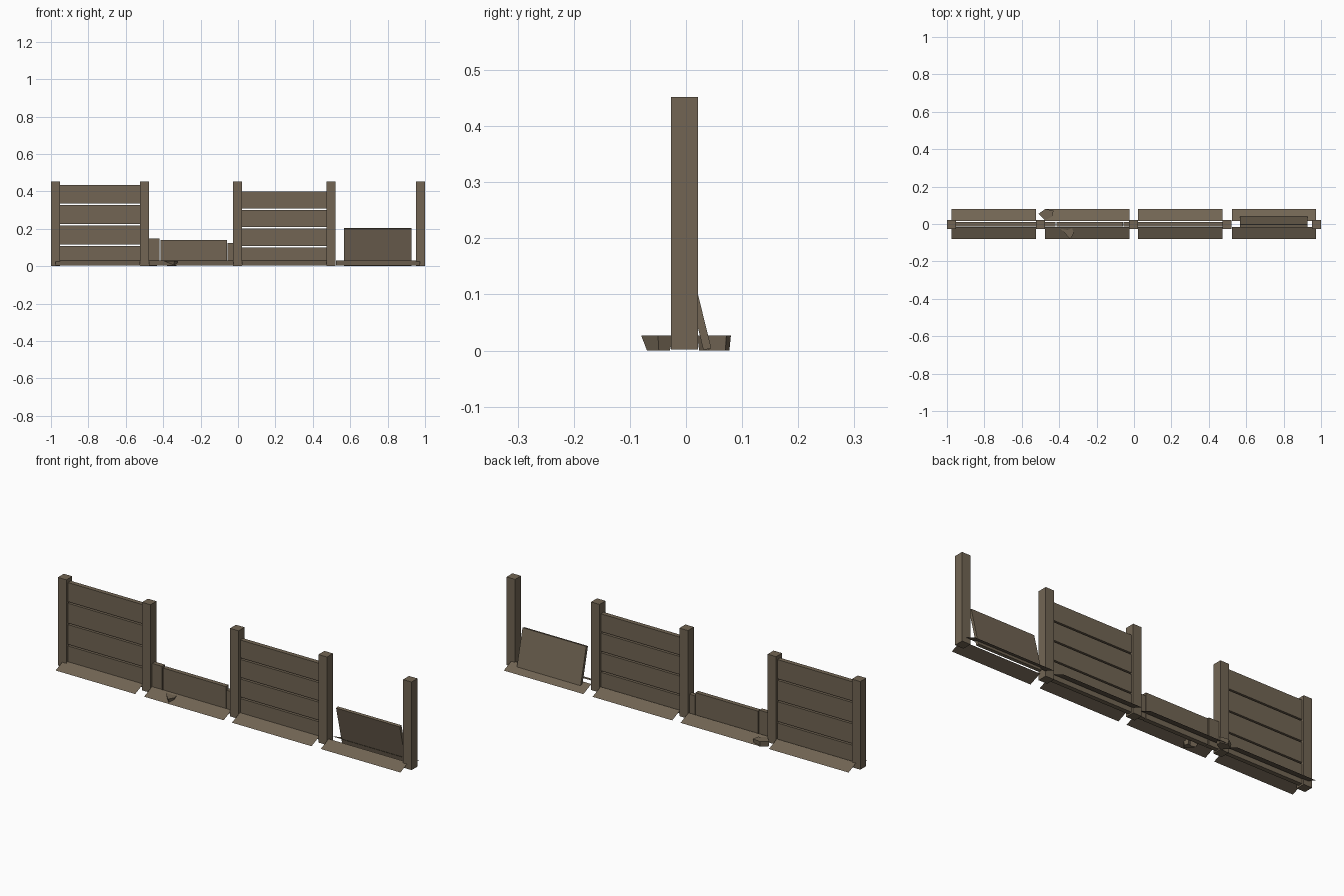
import bpy, bmesh

if "Cube" in bpy.data.objects:
    bpy.data.objects.remove(bpy.data.objects["Cube"])

wood = bpy.data.materials.new("weathered_wood")
wood.diffuse_color = (0.168, 0.131, 0.088, 1)
wood.use_nodes = True
wood.node_tree.nodes["Principled BSDF"].inputs["Base Color"].default_value = wood.diffuse_color


def make(name, verts, faces):
    me = bpy.data.meshes.new(name)
    me.from_pydata(verts, [], faces)
    bm = bmesh.new()
    bm.from_mesh(me)
    bmesh.ops.recalc_face_normals(bm, faces=bm.faces)
    bm.to_mesh(me)
    bm.free()
    me.materials.append(wood)
    ob = bpy.data.objects.new(name, me)
    bpy.context.collection.objects.link(ob)
    return ob


def prism(name, low, high):
    """Closed solid between two matching rings of points."""
    n = len(low)
    faces = [list(range(n))[::-1], list(range(n, 2 * n))]
    faces += [[i, (i + 1) % n, n + (i + 1) % n, n + i] for i in range(n)]
    return make(name, low + high, faces)


def box(name, x0, x1, y0, y1, z0, z1):
    ring = [(x0, y0), (x1, y0), (x1, y1), (x0, y1)]
    return prism(name, [(x, y, z0) for x, y in ring], [(x, y, z1) for x, y in ring])


# Upright posts
for i, x in enumerate((-0.976, -0.5, -0.002, 0.498, 0.976)):
    box(f"post_{i + 1}", x - 0.024, x + 0.024, -0.027, 0.021, 0.002, 0.452)

# Full plank panels
PY = (-0.013, 0.01)
for panel, x0, x1, cuts in (("left", -0.952, -0.524, (0.006, 0.113, 0.222, 0.331, 0.437)),
                            ("middle", 0.022, 0.474, (0.006, 0.105, 0.205, 0.305, 0.404))):
    for i in range(4):
        box(f"{panel}_plank_{i + 1}", x0, x1, *PY, cuts[i] + 0.004, cuts[i + 1] - 0.004)

# Broken panel: one low plank and two stubs
box("broken_plank", -0.415, -0.06, *PY, 0.008, 0.14)
box("broken_stub_left", -0.476, -0.42, *PY, 0.008, 0.147)
box("broken_stub_right", -0.057, -0.026, *PY, 0.008, 0.123)

# Sloping single-sided skirts on both sides of each bay
for i, (x0, x1) in enumerate(((-0.975, -0.525), (-0.475, -0.025),
                              (0.022, 0.472), (0.524, 0.974))):
    for side, s in (("front", -1), ("back", 1)):
        yo, yi = 0.08 * s, 0.016 * s
        sk = [(x0, yo, 0.003), (x1, yo, 0.003), (x1, yi, 0.03), (x0, yi, 0.03)]
        make(f"{side}_skirt_{i + 1}", sk, [[0, 1, 2, 3] if s < 0 else [3, 2, 1, 0]])

# Loose board leaning in the last bay
profile = [(0.045, 0.004), (0.031, 0.001), (-0.018, 0.2), (-0.004, 0.203)]
prism("leaning_board", [(0.567, y, z) for y, z in profile], [(0.927, y, z) for y, z in profile])


# Fallen chips
def chip(name, pts, taper):
    cx = sum(p[0] for p in pts) / len(pts)
    cy = sum(p[1] for p in pts) / len(pts)
    low = [(cx + (x - cx) * taper, cy + (y - cy) * taper, 0.0) for x, y in pts]
    prism(name, low, [(x, y, 0.027) for x, y in pts])


chip("chip_back", [(-0.51, 0.055), (-0.475, 0.08), (-0.43, 0.072),
                   (-0.437, 0.04), (-0.475, 0.02)], 0.9)
chip("chip_front", [(-0.392, -0.025), (-0.355, -0.032), (-0.33, -0.022), (-0.322, -0.05),
                    (-0.34, -0.08), (-0.36, -0.06)], 0.7)
